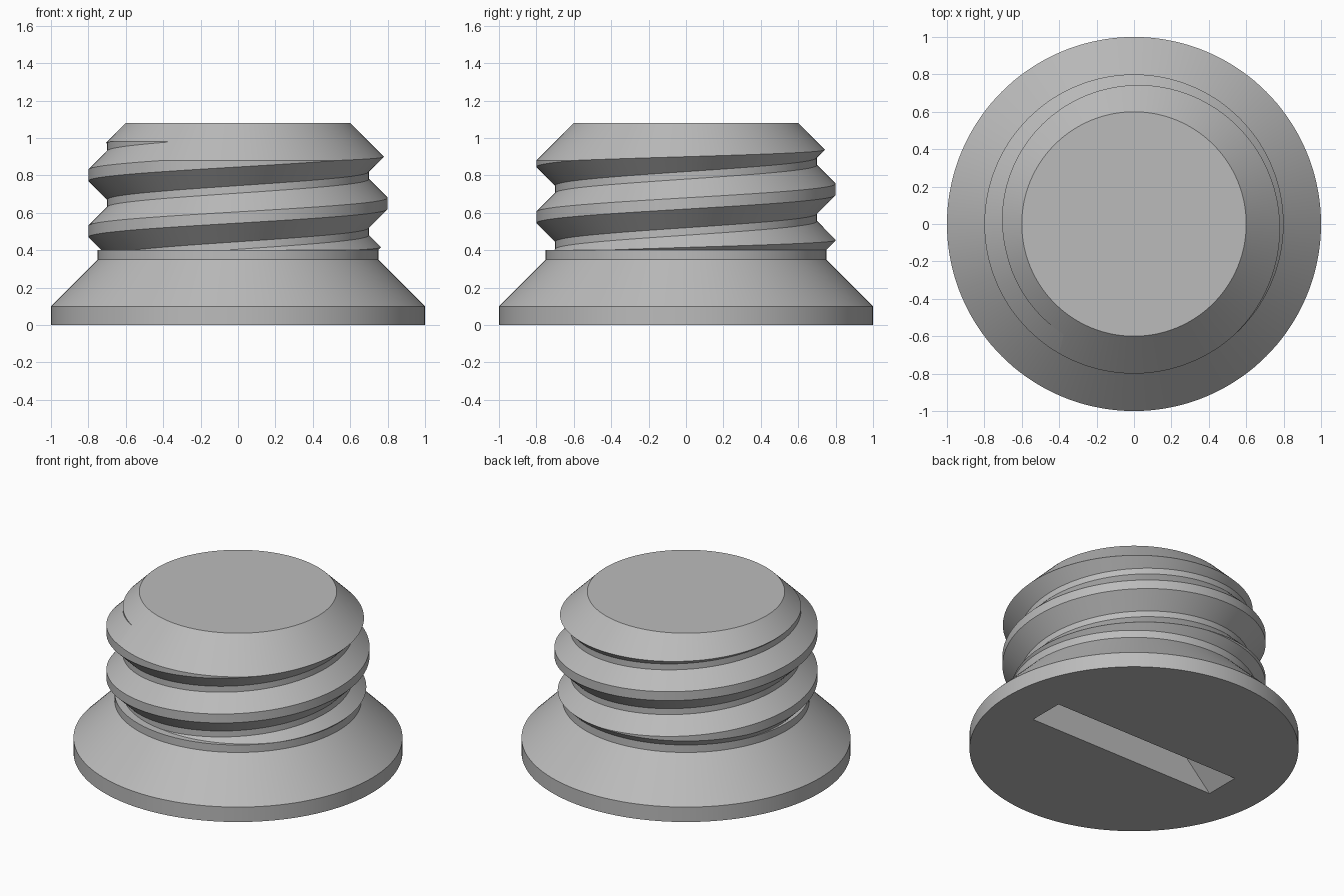
import bpy, bmesh, math

if "Cube" in bpy.data.objects:
    bpy.data.objects.remove(bpy.data.objects["Cube"])

N = 144                      # columns around the plug
PITCH, CORE = 0.30, 0.70     # thread pitch and core radius
HALF_CREST, DEPTH = 0.03, 0.10


def thread_radius(z, centre):
    """Radius of the 45-degree thread at height z, for a crest centred at `centre`."""
    d = abs((z - centre + PITCH / 2) % PITCH - PITCH / 2)
    return CORE + min(max(HALF_CREST + DEPTH - d, 0), DEPTH)


def bisect(test, lo, hi):
    """Height at which test(z) turns from False to True."""
    for _ in range(40):
        mid = (lo + hi) / 2
        lo, hi = (lo, mid) if test(mid) else (mid, hi)
    return hi


def column(turn):
    """(radius, height) profile from the bottom rim to the top rim."""
    c = 0.65 + PITCH * turn
    # thread is trimmed by a chamfer cone at each end
    z_lo = bisect(lambda z: z >= 0.40 and z >= thread_radius(z, c) - 0.35, 0.3, 0.6)
    z_hi = bisect(lambda z: z + thread_radius(z, c) >= 1.68, 0.8, 1.08)
    shelf = 0.75 if z_lo > 0.4001 else thread_radius(0.40, c)
    pts = [(1, 0), (1, 0.10), (0.75, 0.35), (0.75, 0.40), (shelf, 0.40)]
    heights = [z_lo]
    for k in range(-3, 4):
        for off in (-0.13, -0.03, 0.03, 0.13):
            heights.append(min(max(c + k * PITCH + off, z_lo), z_hi))
    heights.append(z_hi)
    pts += [(thread_radius(z, c), z) for z in heights]
    return pts + [(0.60, 1.08)]


bm = bmesh.new()

# Flange, thread and tapered tip as one skin
grid = []
for i in range(N + 1):
    a = 2 * math.pi * i / N
    grid.append([bm.verts.new((r * math.cos(a), r * math.sin(a), z))
                 for r, z in column(i / N)])
for left, right in zip(grid, grid[1:]):
    for j in range(len(left) - 1):
        bm.faces.new((left[j], right[j], right[j + 1], left[j + 1]))
bmesh.ops.remove_doubles(bm, verts=bm.verts, dist=1e-4)
bmesh.ops.dissolve_degenerate(bm, dist=1e-5, edges=bm.edges)

# Flat top
rim = [e for e in bm.edges if e.is_boundary and e.verts[0].co.z > 1.0]
bmesh.ops.edgeloop_fill(bm, edges=rim)

# Screwdriver slot with sloping ends, sunk into the underside
signs = ((-1, -1), (1, -1), (1, 1), (-1, 1))
mouth = [bm.verts.new((0.70 * sx, 0.12 * sy, 0)) for sx, sy in signs]
floor = [bm.verts.new((0.45 * sx, 0.12 * sy, 0.25)) for sx, sy in signs]
for k in range(4):
    n = (k + 1) % 4
    bm.faces.new((mouth[k], mouth[n], floor[n], floor[k]))
bm.faces.new(floor)

# Underside around the slot
edges = [e for e in bm.edges if e.is_boundary and max(v.co.z for v in e.verts) < 1e-4]
bmesh.ops.triangle_fill(bm, edges=edges, use_beauty=True, normal=(0, 0, -1))
bmesh.ops.recalc_face_normals(bm, faces=bm.faces)

mesh = bpy.data.meshes.new("threaded_plug")
bm.to_mesh(mesh)
bm.free()
plug = bpy.data.objects.new("threaded_plug", mesh)
bpy.context.collection.objects.link(plug)

grey = bpy.data.materials.new("plain_grey")
grey.diffuse_color = (0.5, 0.5, 0.5, 1)
grey.use_nodes = True
grey.node_tree.nodes["Principled BSDF"].inputs["Base Color"].default_value = grey.diffuse_color
mesh.materials.append(grey)

bpy.context.view_layer.objects.active = plug
plug.select_set(True)
bpy.ops.object.shade_smooth_by_angle(angle=math.radians(30))
